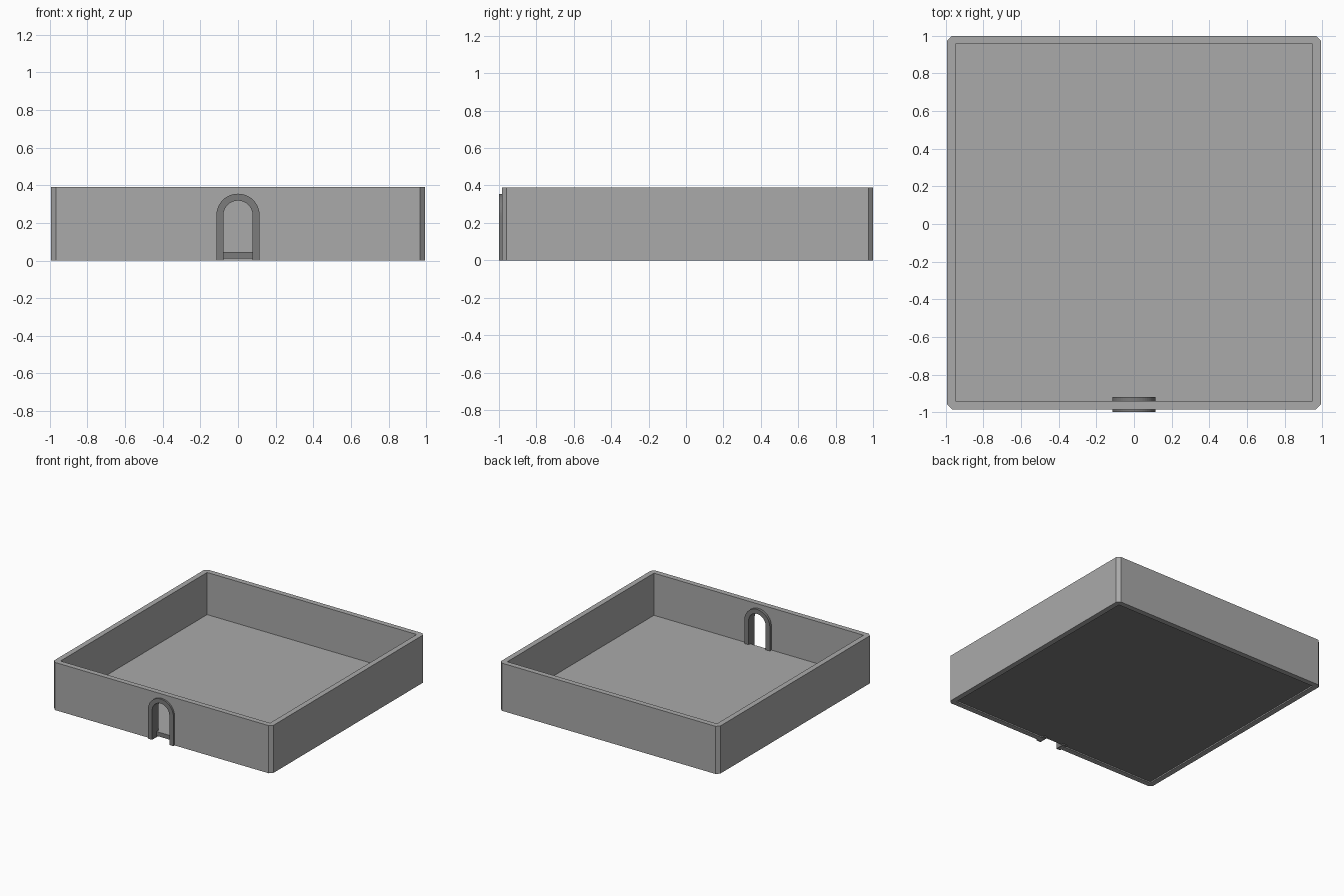
import bpy, bmesh, math

cube = bpy.data.objects.get("Cube")
if cube:
    bpy.data.objects.remove(cube, do_unlink=True)

HEIGHT = 0.39
FRONT, BACK, SIDE = -0.985, 1.0, 0.993     # outer wall faces
WALL, CHAMFER = 0.044, 0.025
SPRING = 0.24                              # height where the arch curve begins


def make_material(name, value):
    mat = bpy.data.materials.new(name)
    mat.use_nodes = True
    color = (value, value, value, 1)
    mat.diffuse_color = color
    mat.node_tree.nodes["Principled BSDF"].inputs["Base Color"].default_value = color
    return mat


light = make_material("light grey", 0.40)
dark = make_material("dark grey", 0.20)


def prism(name, points, offset, mats):
    """Extrude a closed outline of 3D points along the offset vector."""
    bm = bmesh.new()
    face = bm.faces.new([bm.verts.new(p) for p in points])
    result = bmesh.ops.extrude_face_region(bm, geom=[face])
    moved = [g for g in result["geom"] if isinstance(g, bmesh.types.BMVert)]
    bmesh.ops.translate(bm, vec=offset, verts=moved)
    bmesh.ops.recalc_face_normals(bm, faces=bm.faces)
    mesh = bpy.data.meshes.new(name)
    bm.to_mesh(mesh)
    bm.free()
    for mat in mats:
        mesh.materials.append(mat)
    obj = bpy.data.objects.new(name, mesh)
    bpy.context.collection.objects.link(obj)
    return obj


def rectangle(x, y0, y1, z):
    return [(-x, y0, z), (x, y0, z), (x, y1, z), (-x, y1, z)]


def arch_outline(radius, y, bottom, steps=24):
    """Open outline from the left foot over the curve to the right foot."""
    curve = [(radius * math.cos(math.pi * i / steps), y,
              SPRING + radius * math.sin(math.pi * i / steps)) for i in range(steps + 1)]
    return [(radius, y, bottom)] + curve + [(-radius, y, bottom)]


def cut(obj, cutter):
    mod = obj.modifiers.new("cut", "BOOLEAN")
    mod.operation = "DIFFERENCE"
    mod.solver = "EXACT"
    mod.object = cutter
    bpy.context.view_layer.objects.active = obj
    bpy.ops.object.modifier_apply(modifier=mod.name)
    bpy.data.objects.remove(cutter, do_unlink=True)


# Perimeter walls with chamfered outer corners
outline = []
for sx, sy in ((-1, -1), (1, -1), (1, 1), (-1, 1)):
    x, y = sx * SIDE, FRONT if sy < 0 else BACK
    pair = [(x, y - sy * CHAMFER, 0), (x - sx * CHAMFER, y, 0)]
    outline += pair if sx * sy > 0 else pair[::-1]
walls = prism("perimeter_walls", outline, (0, 0, HEIGHT), [light])
inner = (SIDE - WALL, FRONT + WALL, BACK - WALL)
cut(walls, prism("courtyard_cutter", rectangle(*inner, -0.1), (0, 0, 1), [light]))

# Doorway through the front wall, hidden behind the frame
cut(walls, prism("doorway_cutter", arch_outline(0.09, -1.1, -0.1), (0, 0.25, 0), [light]))

# Floor slab: light on top, dark edges and underside
floor = prism("floor_slab", rectangle(*inner, 0.01), (0, 0, 0.035), [light, dark])
for poly in floor.data.polygons:
    poly.material_index = 0 if poly.normal.z > 0.5 else 1

# Arched door frame, slightly proud of both wall faces
frame = arch_outline(0.115, -1.0, 0) + arch_outline(0.078, -1.0, 0)[::-1]
prism("door_frame", frame, (0, 0.08, 0), [dark])
